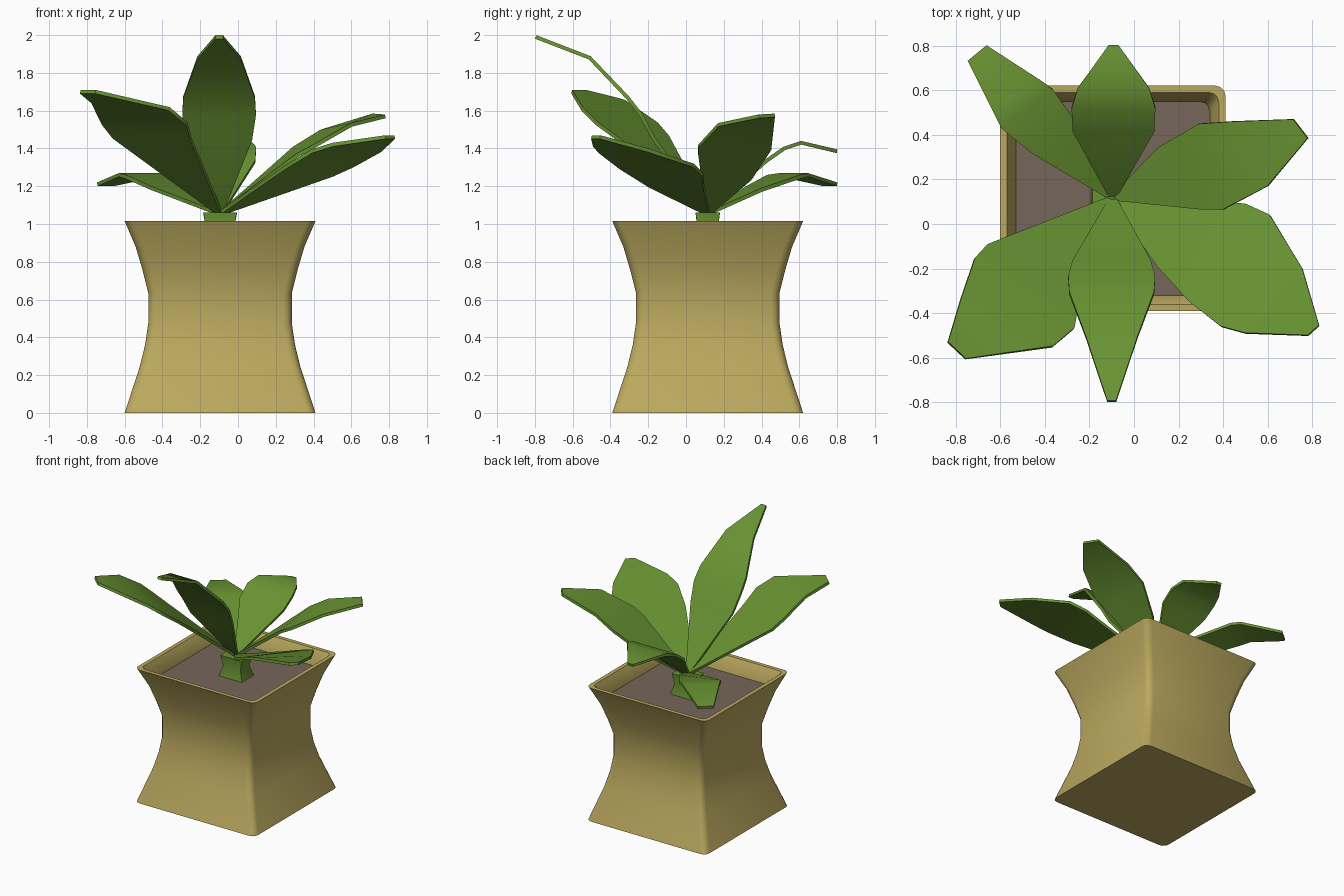
import bpy, bmesh, math
from mathutils import Vector

if "Cube" in bpy.data.objects:
    bpy.data.objects.remove(bpy.data.objects["Cube"])

CX, CY = -0.095, 0.115   # centre of pot and stem


def material(name, rgb):
    m = bpy.data.materials.new(name)
    m.diffuse_color = (*rgb, 1)
    m.use_nodes = True
    m.node_tree.nodes["Principled BSDF"].inputs["Base Color"].default_value = m.diffuse_color
    return m


POT = material("ochre clay", (0.50, 0.40, 0.115))
SOIL = material("brown soil", (0.18, 0.133, 0.10))
GREEN = material("leaf green", (0.138, 0.29, 0.032))


def finish(bm, name, mat, angle=None):
    mesh = bpy.data.meshes.new(name)
    bm.to_mesh(mesh)
    bm.free()
    ob = bpy.data.objects.new(name, mesh)
    bpy.context.collection.objects.link(ob)
    mesh.materials.append(mat)
    if angle:
        bpy.ops.object.select_all(action='DESELECT')
        bpy.context.view_layer.objects.active = ob
        ob.select_set(True)
        bpy.ops.object.shade_smooth_by_angle(angle=math.radians(angle))
    return ob


def square_loop(bm, hx, hy, z, r):
    """Ring of vertices round a square with rounded corners."""
    ring = []
    for i, (sx, sy) in enumerate([(1, 1), (-1, 1), (-1, -1), (1, -1)]):
        for k in range(4):
            a = math.radians(90 * i + 30 * k)
            ring.append(bm.verts.new((CX + sx * (hx - r) + r * math.cos(a),
                                      CY + sy * (hy - r) + r * math.sin(a), z)))
    return ring


def loft(name, sections, mat, angle, r, cap_top):
    bm = bmesh.new()
    rings = [square_loop(bm, hx, hy, z, r) for hx, hy, z in sections]
    n = len(rings[0])
    for a, b in zip(rings, rings[1:]):
        for i in range(n):
            bm.faces.new((a[i], a[(i + 1) % n], b[(i + 1) % n], b[i]))
    bm.faces.new(rings[0][::-1])
    if cap_top:
        bm.faces.new(rings[-1])
    return finish(bm, name, mat, angle)


# waisted square pot, outside up to the rim and then down inside
profile = [(.505, 0), (.425, .245), (.397, .36), (.38, .475), (.38, .635), (.41, .755),
           (.447, .88), (.505, 1.015), (.475, 1.015), (.445, .96), (.432, .89)]
loft("pot", [(h, h, z) for h, z in profile], POT, 50, 0.045, False)

# soil surface
bm = bmesh.new()
bm.faces.new(square_loop(bm, .436, .436, .905, .03))
finish(bm, "soil", SOIL)

# short flared stem
loft("stem", [(.105, .08, .88), (.075, .055, .98), (.09, .065, 1.06)], GREEN, 30, 0.004, True)


def leaf(name, rows):
    """Thin blade from the stem top through pairs of edge points."""
    base = Vector((CX, CY, 1.055))
    p, q = Vector(rows[0][0]), Vector(rows[0][1])
    out = ((p + q) / 2 - base).normalized() * 0.02
    side = (p - q).normalized() * 0.02
    rows = [(base + out + side, base + out - side)] + rows
    bm = bmesh.new()
    pts = [(bm.verts.new(a), bm.verts.new(b)) for a, b in rows]
    for (a, b), (c, d) in zip(pts, pts[1:]):
        bm.faces.new((a, b, d, c))
    bm.normal_update()
    if sum(f.normal.z for f in bm.faces) < 0:
        bmesh.ops.reverse_faces(bm, faces=bm.faces[:])
    ob = finish(bm, name, GREEN, 35)
    s = ob.modifiers.new("thickness", 'SOLIDIFY')
    s.thickness = 0.02
    s.offset = 0
    bpy.ops.object.modifier_apply(modifier=s.name)
    bpy.ops.object.shade_smooth_by_angle(angle=math.radians(35))


def straight(rows, cx):
    """Symmetric blade along y: rows of (y, z, half width)."""
    return [((cx + w, y, z), (cx - w, y, z)) for y, z, w in rows]


# front and back leaves
leaf("front_leaf", straight([(-.17, 1.45, .175), (-.24, 1.58, .195), (-.31, 1.67, .19),
                             (-.51, 1.88, .115), (-.795, 1.99, .02)], -.1))
leaf("back_leaf", straight([(.42, 1.33, .183), (.52, 1.40, .188), (.61, 1.43, .16),
                            (.80, 1.385, .022)], -.092))

# four twisted corner leaves
leaf("back_right_leaf", [((.315, .065, 1.365), (.115, .345, 1.24)),
                         ((.40, .065, 1.41), (.295, .45, 1.40)),
                         ((.60, .17, 1.525), (.44, .46, 1.49)),
                         ((.78, .385, 1.57), (.715, .47, 1.575))])
leaf("front_right_leaf", [((.105, -.19, 1.20), (.30, .095, 1.19)),
                          ((.25, -.35, 1.30), (.50, .09, 1.26)),
                          ((.39, -.46, 1.385), (.61, .04, 1.31)),
                          ((.50, -.49, 1.42), (.755, -.20, 1.39)),
                          ((.78, -.50, 1.46), (.83, -.455, 1.46))])
leaf("front_left_leaf", [((-.25, -.36, 1.45), (-.66, -.095, 1.46)),
                         ((-.27, -.47, 1.53), (-.715, -.155, 1.53)),
                         ((-.365, -.55, 1.61), (-.775, -.33, 1.65)),
                         ((-.755, -.605, 1.70), (-.835, -.53, 1.70))])
leaf("back_left_leaf", [((-.22, .40, 1.18), (-.46, .32, 1.19)),
                        ((-.365, .605, 1.25), (-.595, .43, 1.25)),
                        ((-.42, .645, 1.26), (-.63, .50, 1.26)),
                        ((-.66, .80, 1.21), (-.745, .73, 1.21))])
